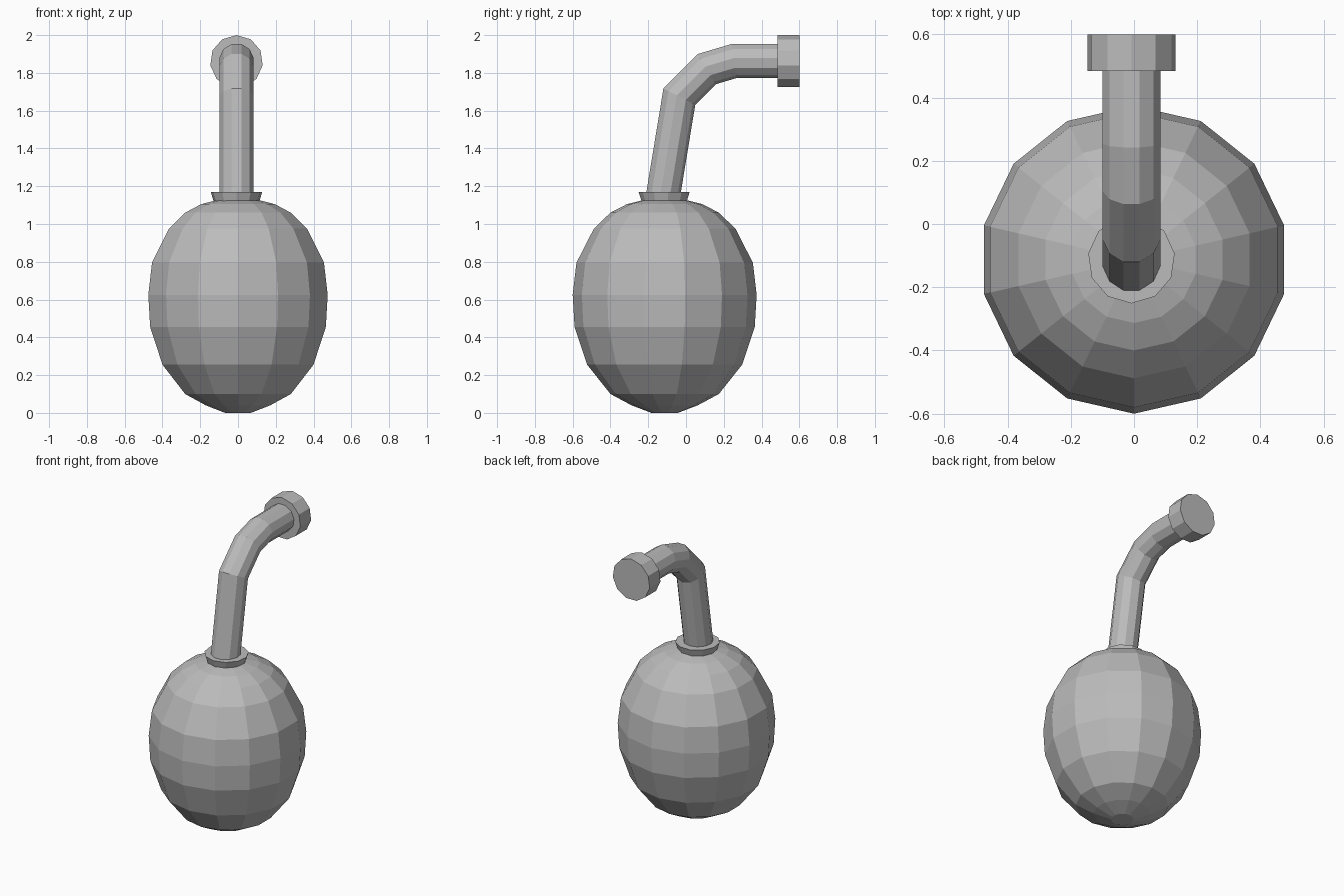
import bpy
import bmesh
import math
from mathutils import Vector

if "Cube" in bpy.data.objects:
    bpy.data.objects.remove(bpy.data.objects["Cube"], do_unlink=True)

grey = bpy.data.materials.new("plain grey")
grey.use_nodes = True
grey.diffuse_color = (0.5, 0.5, 0.5, 1)
grey.node_tree.nodes["Principled BSDF"].inputs["Base Color"].default_value = (0.5, 0.5, 0.5, 1)

SIDE = Vector((1, 0, 0))


def make_part(name, rings, sides):
    """Skin rings given as (centre, outward axis, radius), closing both ends."""
    bm = bmesh.new()
    loops = []
    for centre, axis, radius in rings:
        loop = []
        for i in range(sides):
            a = math.tau * i / sides
            offset = axis * math.cos(a) + SIDE * math.sin(a)
            loop.append(bm.verts.new(Vector(centre) + offset * radius))
        loops.append(loop)
    for low, high in zip(loops, loops[1:]):
        for i in range(sides):
            j = (i + 1) % sides
            bm.faces.new((low[i], low[j], high[j], high[i]))
    bm.faces.new(loops[0])
    bm.faces.new(loops[-1])
    bmesh.ops.recalc_face_normals(bm, faces=bm.faces)
    mesh = bpy.data.meshes.new(name)
    bm.to_mesh(mesh)
    bm.free()
    mesh.materials.append(grey)
    obj = bpy.data.objects.new(name, mesh)
    bpy.context.collection.objects.link(obj)
    return obj


FRONT = Vector((0, -1, 0))
UP = Vector((0, 0, 1))
BODY_Y = -0.113
PIPE_X = -0.008

# Egg-shaped body: (radius, height)
profile = [(0.07, 0.0), (0.175, 0.04), (0.287, 0.1), (0.41, 0.255),
           (0.477, 0.455), (0.487, 0.625), (0.467, 0.795), (0.375, 0.975),
           (0.287, 1.06), (0.2, 1.105), (0.12, 1.125)]
make_part("body", [((0, BODY_Y, z), FRONT, r) for r, z in profile], 14)

# Flared collar at the foot of the pipe
make_part("collar", [((PIPE_X, BODY_Y, 1.12), FRONT, 0.122),
                     ((PIPE_X, BODY_Y, 1.17), FRONT, 0.138)], 11)

# Bent pipe with mitred joints
path = [Vector((PIPE_X, y, z)) for y, z in
        [(-0.13, 1.11), (-0.037, 1.675), (0.11, 1.822), (0.255, 1.865), (0.5, 1.865)]]
pipe_rings = []
for k, point in enumerate(path):
    before = (point - path[k - 1]).normalized() if k else None
    after = (path[k + 1] - point).normalized() if k + 1 < len(path) else before
    before = before or after
    tangent = (before + after).normalized()
    stretch = 1 / tangent.dot(after)
    pipe_rings.append((point, SIDE.cross(tangent) * -stretch, 0.092))
make_part("pipe", pipe_rings, 11)

# End cap
make_part("end_cap", [((PIPE_X, y, 1.86), UP, 0.14) for y in (0.484, 0.6)], 11)
